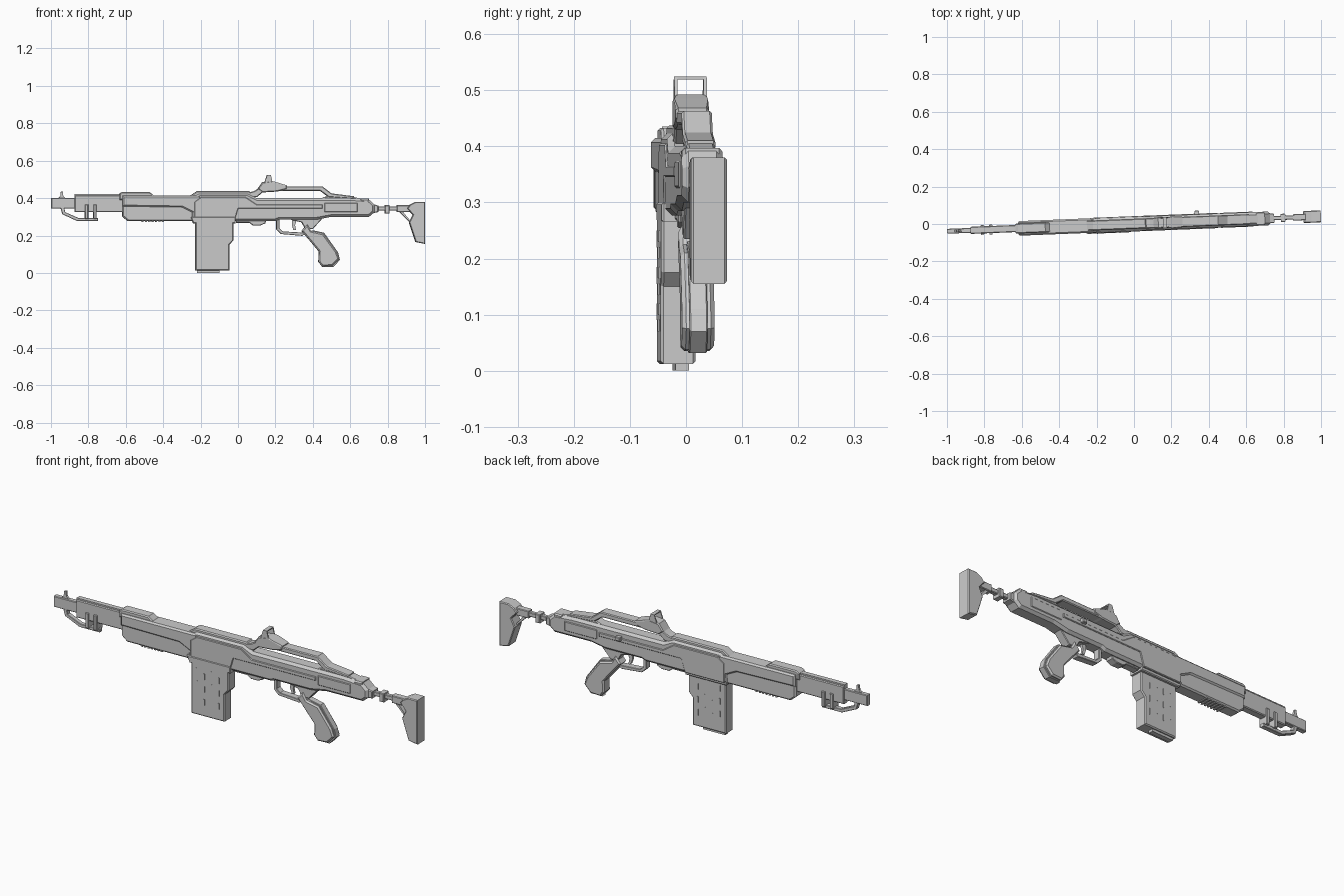
import bpy, bmesh, math
from mathutils import Matrix

parts = []


def finish(bm, name):
    bmesh.ops.recalc_face_normals(bm, faces=bm.faces)
    me = bpy.data.meshes.new(name)
    bm.to_mesh(me)
    bm.free()
    ob = bpy.data.objects.new(name, me)
    bpy.context.collection.objects.link(ob)
    parts.append(ob)
    return ob


def slab(name, pts, half, chamfer=0.0, y=0.0):
    """Side profile (x, z) extruded across y, with chamfered rims."""
    bm = bmesh.new()
    face = bm.faces.new([bm.verts.new((x, y - half, z)) for x, z in pts])
    ext = bmesh.ops.extrude_face_region(bm, geom=[face])
    for v in ext["geom"]:
        if isinstance(v, bmesh.types.BMVert):
            v.co.y = y + half
    if chamfer:
        rim = [e for e in bm.edges if abs(e.verts[0].co.y - e.verts[1].co.y) < 1e-5]
        bmesh.ops.bevel(bm, geom=rim, offset=chamfer, segments=1, profile=0.5,
                        affect='EDGES', clamp_overlap=True)
    return finish(bm, name)


def box(name, x0, x1, z0, z1, half, chamfer=0.0, y=0.0):
    return slab(name, [(x0, z0), (x1, z0), (x1, z1), (x0, z1)], half, chamfer, y)


# Barrel, muzzle and front sight
box("muzzle", -1.0, -.86, .345, .40, .013, .003)
box("barrel_shroud", -.875, -.60, .325, .415, .019, .004)
box("shroud_top_strip", -.875, -.60, .405, .422, .012)
slab("front_sight", [(-.965, .395), (-.92, .395), (-.935, .412), (-.938, .435),
                     (-.948, .435), (-.95, .412)], .006)

# Folded support under the barrel
slab("under_barrel_arm", [(-.95, .35), (-.93, .35), (-.925, .325), (-.855, .294),
                          (-.75, .294), (-.75, .277), (-.86, .277), (-.94, .314)], .012, .002)
for i, x in enumerate((-.82, -.775)):
    box(f"arm_clamp_{i}", x, x + .018, .288, .365, .026, .003)

# Handguard
slab("handguard_upper", [(-.62, .355), (-.30, .35), (-.20, .30), (-.20, .415),
                         (-.62, .415)], .039, .008)
slab("handguard_lower", [(-.62, .365), (-.62, .302), (-.59, .277), (-.22, .277),
                         (-.22, .365)], .032, .007)
for i in range(7):
    x = -.52 + i * .018
    slab(f"handguard_vent_{i}", [(x, .29), (x + .009, .29), (x + .015, .272), (x + .006, .272)], .027)

# Raised spine running along the top
slab("top_spine", [(-.635, .39), (-.635, .423), (-.62, .433), (-.475, .433), (-.445, .41),
                   (-.26, .41), (-.22, .437), (.06, .437), (.09, .405), (.12, .39)], .027, .005)

# Receiver
slab("receiver", [(-.255, .277), (.20, .277), (.22, .285), (.42, .285), (.50, .30), (.70, .30),
                  (.73, .325), (.73, .365), (.70, .392), (.60, .40), (.10, .40), (.05, .425),
                  (-.21, .425), (-.25, .40)], .037, .012)
slab("receiver_side_panel", [(-.235, .28), (-.02, .28), (0, .345), (.45, .345), (.45, .365),
                             (.10, .365), (.04, .405), (-.20, .405), (-.235, .38)], .041, .003)
box("rear_side_block", .46, .64, .325, .375, .040, .004)
slab("rear_top_cover", [(.42, .39), (.48, .412), (.62, .405), (.70, .39)], .025, .004)
box("rear_collar", .655, .70, .31, .397, .036, .006)
slab("magazine_release", [(-.01, .28), (.15, .28), (.145, .265), (.12, .254), (.08, .254),
                          (.06, .268), (-.01, .268)], .020, .003)
slab("charging_handle", [(.325, .355), (.35, .355), (.35, .375), (.325, .375)], .012, .003, y=.045)

# Carry rail bridging over the receiver
slab("carry_rail", [(.06, .43), (.085, .437), (.13, .463), (.45, .463), (.50, .425), (.62, .41),
                    (.62, .395), (.485, .405), (.44, .438), (.14, .438), (.10, .405),
                    (.06, .405)], .027, .004)

# Optic and its open frame
slab("optic_body", [(.105, .45), (.13, .485), (.18, .492), (.205, .485), (.26, .468), (.26, .448),
                    (.21, .435), (.13, .43)], .030, .005)
for i, y in enumerate((-.026, .026)):
    slab(f"frame_post_{i}", [(.14, .48), (.185, .48), (.175, .523), (.155, .523)], .003, y=y)
box("frame_top", .155, .175, .519, .524, .029)

# Magazine
slab("magazine_well", [(-.255, .30), (-.24, .265), (-.015, .265), (-.015, .30)], .038, .004, y=-.006)
slab("magazine", [(-.23, .29), (-.23, .012), (-.048, .012), (-.048, .15), (-.025, .175),
                  (-.025, .29)], .031, .005, y=-.013)
box("magazine_cap", -.22, -.10, 0, .02, .012, y=-.004)
for side in (-1, 1):
    for i in range(4):
        for j in range(3):
            x, z = -.20 + i * .04, .09 + j * .065 - (i % 2) * .02
            box(f"magazine_rib_{side}_{i}_{j}", x, x + .006, z, z + .03, .0015, y=-.013 + side * .031)

# Trigger group and grip
slab("trigger_guard", [(.205, .29), (.205, .232), (.23, .208), (.345, .198), (.36, .215), (.24, .222),
                       (.222, .238), (.222, .29)], .017, .002)
slab("trigger", [(.29, .285), (.315, .285), (.305, .255), (.31, .23), (.297, .23), (.288, .255)], .006)
slab("grip_mount", [(.26, .29), (.45, .29), (.40, .235), (.36, .235), (.34, .27)], .022, .003)
slab("grip", [(.34, .225), (.37, .26), (.39, .225), (.455, .21), (.525, .115), (.54, .075),
              (.505, .038), (.45, .035), (.43, .06), (.432, .115)], .029, .007)
slab("grip_backstrap", [(.39, .23), (.46, .215), (.535, .11), (.545, .07), (.51, .032), (.445, .032),
                        (.50, .05), (.52, .08), (.505, .115), (.445, .20)], .016, .002)

# Stock
slab("stock_joint", [(.70, .375), (.75, .36), (.75, .325), (.70, .315)], .026, .004)
box("stock_rod", .73, .95, .333, .355, .011, .003)
box("rod_clamp", .785, .81, .318, .362, .022, .003)
box("rod_sleeve", .85, .94, .325, .362, .017, .003)
slab("stock_brace", [(.86, .33), (.88, .33), (.945, .25), (.945, .22), (.915, .275)], .011)
slab("butt", [(.905, .345), (.92, .365), (.95, .38), (1.0, .38), (1.0, .155), (.95, .165),
              (.915, .27), (.935, .31)], .032, .004)

# The whole model is turned slightly about the vertical
turn = Matrix.Translation((0, .001, 0)) @ Matrix.Rotation(math.atan(.04), 4, 'Z')
for ob in parts:
    ob.matrix_world = turn
